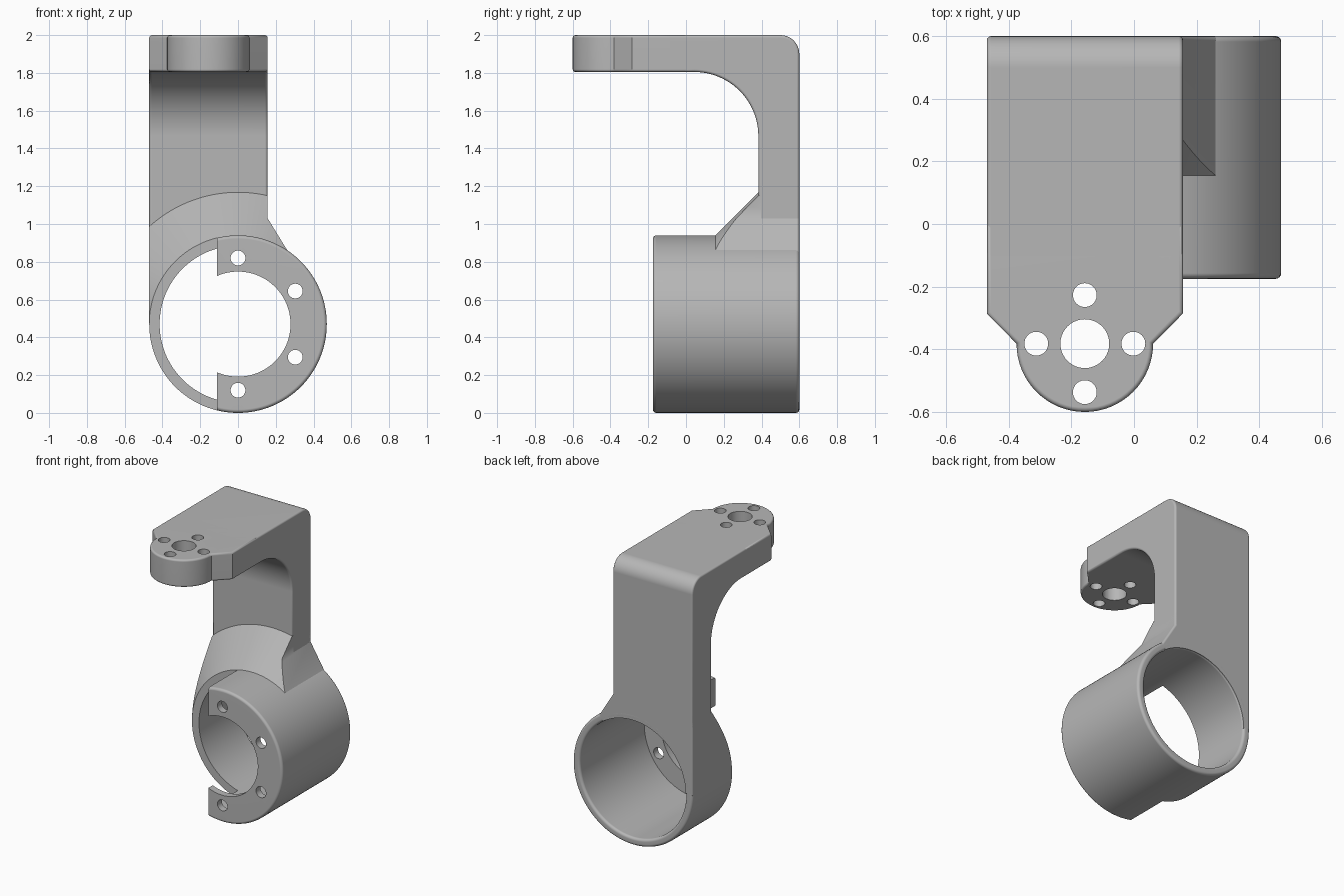
import bpy, bmesh
from math import sin, cos, pi, radians
from mathutils import Matrix, Vector

if "Cube" in bpy.data.objects:
    bpy.data.objects.remove(bpy.data.objects["Cube"], do_unlink=True)

grey = bpy.data.materials.new("matte grey")
grey.use_nodes = True
COLOUR = (0.47, 0.47, 0.47, 1)
grey.diffuse_color = COLOUR
grey.node_tree.nodes["Principled BSDF"].inputs["Base Color"].default_value = COLOUR

RING_Z, RING_R, BORE_R = 0.47, 0.47, 0.415
LEFT, RIGHT, BACK, FRONT = -0.47, 0.157, 0.6, -0.175
STEP_Y, SLOT_X = 0.155, -0.11
TIP_X, TIP_Y, TIP_R = -0.157, -0.382, 0.218
EDGE = 0.014


def arc(cx, cy, r, start, end, n):
    return [(cx + r * cos(radians(start + (end - start) * i / n)),
             cy + r * sin(radians(start + (end - start) * i / n))) for i in range(n + 1)]


def to_object(name, bm):
    bmesh.ops.recalc_face_normals(bm, faces=bm.faces)
    mesh = bpy.data.meshes.new(name)
    bm.to_mesh(mesh)
    bm.free()
    mesh.materials.append(grey)
    obj = bpy.data.objects.new(name, mesh)
    bpy.context.collection.objects.link(obj)
    return obj


def prism(name, outline, axis, lo, hi, bevel=0):
    """Extrude a closed outline along an axis, rounding the rims of both caps."""
    place = {"x": lambda u, v, t: (t, u, v),
             "y": lambda u, v, t: (u, t, v),
             "z": lambda u, v, t: (u, v, t)}[axis]
    bm = bmesh.new()
    low = [bm.verts.new(place(u, v, lo)) for u, v in outline]
    high = [bm.verts.new(place(u, v, hi)) for u, v in outline]
    caps = [bm.faces.new(low), bm.faces.new(high)]
    for i in range(len(outline)):
        j = (i + 1) % len(outline)
        bm.faces.new((low[i], low[j], high[j], high[i]))
    bmesh.ops.recalc_face_normals(bm, faces=bm.faces)
    if bevel:
        rims = [e for f in caps for e in f.edges]
        bmesh.ops.bevel(bm, geom=rims, offset=bevel, segments=3, profile=0.5,
                        affect="EDGES", clamp_overlap=False)
    return to_object(name, bm)


def revolve(name, section, closed):
    """Spin a (y, radius) section around the ring axis."""
    bm = bmesh.new()
    verts = [bm.verts.new((r, y, RING_Z)) for y, r in section]
    edges = [bm.edges.new(pair) for pair in zip(verts, verts[1:])]
    if closed:
        edges.append(bm.edges.new((verts[-1], verts[0])))
    bmesh.ops.spin(bm, geom=verts + edges, cent=(0, 0, RING_Z), axis=(0, 1, 0),
                   angle=2 * pi, steps=128)
    bmesh.ops.remove_doubles(bm, verts=bm.verts, dist=1e-5)
    return to_object(name, bm)


def cylinders(name, holes, axis, centre, depth):
    """Cutter made of several (x, y or z, radius) drills."""
    bm = bmesh.new()
    turn = Matrix.Rotation(pi / 2, 4, "X") if axis == "y" else Matrix()
    for u, v, r in holes:
        spot = Vector((u, centre, v)) if axis == "y" else Vector((u, v, centre))
        bmesh.ops.create_cone(bm, cap_ends=True, segments=128 if r > 0.2 else 40,
                              radius1=r, radius2=r, depth=depth,
                              matrix=Matrix.Translation(spot) @ turn)
    return to_object(name, bm)


def boolean(obj, cutter, operation="DIFFERENCE"):
    bpy.context.view_layer.objects.active = obj
    mod = obj.modifiers.new("cut", "BOOLEAN")
    mod.operation, mod.object, mod.solver = operation, cutter, "EXACT"
    bpy.ops.object.modifier_apply(modifier=mod.name)
    bpy.data.objects.remove(cutter, do_unlink=True)


def finish(obj):
    bpy.ops.object.select_all(action="DESELECT")
    obj.select_set(True)
    bpy.context.view_layer.objects.active = obj
    bpy.ops.object.shade_smooth_by_angle(angle=radians(32))
    mod = obj.modifiers.new("even shading", "WEIGHTED_NORMAL")
    mod.keep_sharp = True


# Hooked arm: upright strap curving into the top plate
hook = [(-0.1, 2)] + arc(0.5, 1.9, 0.1, 90, 0, 10) + [(BACK, 0.95), (0.383, 0.95)]
hook += arc(0.043, 1.465, 0.34, 0, 90, 24) + [(-0.1, 1.805)]
arm = prism("hooked_arm", hook, "x", LEFT, RIGHT, EDGE)

# Rounded mounting tip with its screw holes
tip_outline = [(LEFT, 0), (LEFT, -0.285)]
tip_outline += arc(TIP_X, TIP_Y, TIP_R, 180, 360, 32) + [(RIGHT, -0.285), (RIGHT, 0)]
tip = prism("mounting_tip", tip_outline, "z", 1.805, 2, EDGE)
drills = [(TIP_X, TIP_Y, 0.078)]
drills += [(TIP_X + 0.155 * cos(k * pi / 2), TIP_Y + 0.155 * sin(k * pi / 2), 0.038)
           for k in range(4)]
boolean(tip, cylinders("tip_drill", drills, "z", 1.9, 0.5))

# Conical shoulder and side gusset joining the strap to the ring
shoulder_outline = [(LEFT, RING_Z), (LEFT, 1.25), (RIGHT, 1.25), (RIGHT, 1.03),
                    (0.268, 0.849), (0, RING_Z)]
shoulder = prism("ring_shoulder", shoulder_outline, "y", 0.1, BACK, EDGE)
cone = [(STEP_Y, 0), (STEP_Y, RING_R), (0.383, 0.698), (0.7, 0.698), (0.7, 0)]
boolean(shoulder, revolve("shoulder_cone", cone, False), "INTERSECT")
boolean(shoulder, cylinders("shoulder_bore", [(0, RING_Z, BORE_R + 0.003)], "y", 0.3, 1))

# Ring with rounded rims and an inward front flange
b = 0.018
section = arc(BACK - b, BORE_R + b, b, -90, 0, 4) + arc(BACK - b, RING_R - b, b, 0, 90, 4)
section += arc(FRONT + b, RING_R - b, b, 90, 180, 4)
section += [(FRONT, 0.278), (FRONT + 0.05, 0.278), (FRONT + 0.05, BORE_R)]
ring = revolve("motor_ring", section, True)

# Open the front of the ring on one side and drill the flange
boolean(ring, prism("slot_cutter", [(-1, -1), (SLOT_X, -1), (SLOT_X, 2), (-1, 2)],
                    "y", -1, STEP_Y))
bolts = [(0.35 * cos(a), RING_Z + 0.35 * sin(a), 0.039)
         for a in (pi / 2, pi / 6, -pi / 6, -pi / 2)]
boolean(ring, cylinders("flange_drill", bolts, "y", FRONT, 0.3))

for part in (arm, tip, shoulder, ring):
    finish(part)
